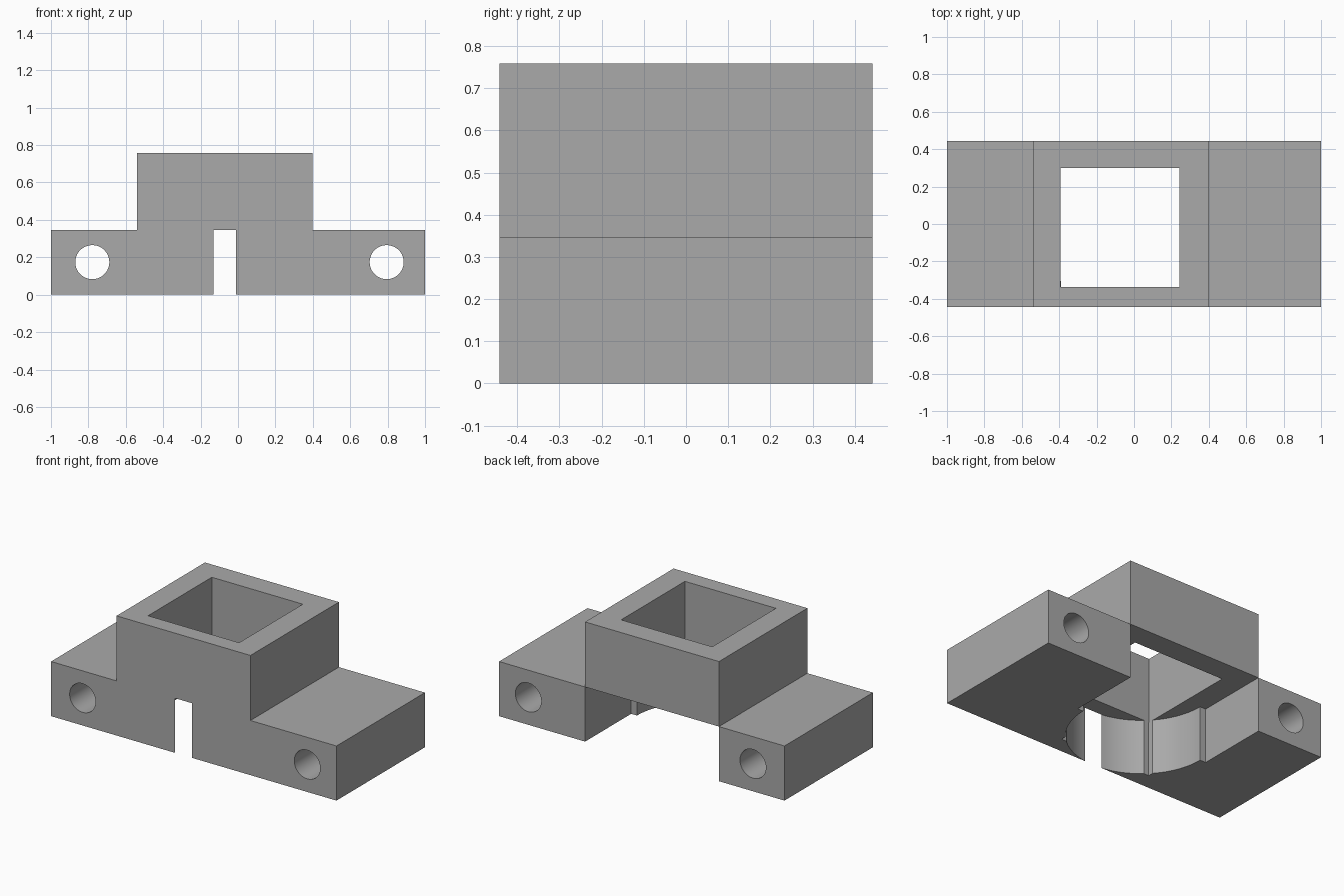
import bpy, bmesh, math

if "Cube" in bpy.data.objects:
    bpy.data.objects.remove(bpy.data.objects["Cube"])

X0, X1, Y = 1.0, 0.469, 0.4425       # foot end, tower half width, half depth
CX, CY = -0.072, -0.0185             # pocket centre
LEDGE, TOP = 0.346, 0.758
SQ, SLOT = 0.319, 0.06               # half sizes of square opening and slot
R = math.hypot(Y + CY, SLOT)         # round pocket radius breaks through the front

grey = bpy.data.materials.new("grey")
grey.diffuse_color = (0.4, 0.4, 0.4, 1)
grey.use_nodes = True
grey.node_tree.nodes["Principled BSDF"].inputs["Base Color"].default_value = grey.diffuse_color


def prism(name, outline, z0, z1):
    bm = bmesh.new()
    face = bm.faces.new([bm.verts.new((x, y, z0)) for x, y in outline])
    top = bmesh.ops.extrude_face_region(bm, geom=[face])["geom"]
    bmesh.ops.translate(bm, vec=(0, 0, z1 - z0),
                        verts=[v for v in top if isinstance(v, bmesh.types.BMVert)])
    bmesh.ops.recalc_face_normals(bm, faces=bm.faces)
    mesh = bpy.data.meshes.new(name)
    bm.to_mesh(mesh)
    bm.free()
    mesh.materials.append(grey)
    ob = bpy.data.objects.new(name, mesh)
    bpy.context.collection.objects.link(ob)
    return ob


def boolean(ob, other, operation):
    bpy.context.view_layer.objects.active = ob
    mod = ob.modifiers.new(operation, "BOOLEAN")
    mod.object, mod.operation, mod.solver = other, operation, "EXACT"
    bpy.ops.object.modifier_apply(modifier=mod.name)
    bpy.data.objects.remove(other, do_unlink=True)


def arc(a0, a1, n):
    return [(R * math.cos(a0 + (a1 - a0) * i / n), R * math.sin(a0 + (a1 - a0) * i / n))
            for i in range(n + 1)]


def foot(name, side, bore_x):
    # quarter of the round pocket, broken by the corner of the square opening
    slot_a, corner_a = math.acos(SLOT / R), math.acos(SQ / R)
    curve = arc(-slot_a, -(math.pi / 2 - corner_a), 14)
    curve += [(SQ, -SQ)] + arc(-corner_a, 0, 14) + [(X1, 0)]
    outline = [(CX + side * x, CY + y) for x, y in curve]
    outline[0] = (CX + side * SLOT, -Y)
    outline += [(CX + side * X1, Y), (side * X0, Y), (side * X0, -Y)]
    ob = prism(name, outline, 0, LEDGE)
    # bolt hole running front to back
    bpy.ops.mesh.primitive_cylinder_add(vertices=64, radius=0.091, depth=2,
                                        location=(bore_x, 0, 0.174),
                                        rotation=(math.pi / 2, 0, 0))
    boolean(ob, bpy.context.object, "DIFFERENCE")
    return ob


def rect(cx, cy, hx, hy):
    return [(cx - hx, cy - hy), (cx + hx, cy - hy), (cx + hx, cy + hy), (cx - hx, cy + hy)]


# square tower with a square opening through it
body = prism("bracket_body", rect(CX, 0, X1, Y), LEDGE, TOP)
boolean(body, prism("opening", rect(CX - 0.003, CY, SQ, SQ), LEDGE - 0.2, TOP + 0.2), "DIFFERENCE")

# two bored feet carrying the tower
boolean(body, foot("left_foot", -1, -0.779), "UNION")
boolean(body, foot("right_foot", 1, 0.795), "UNION")

bpy.ops.object.select_all(action="DESELECT")
body.select_set(True)
bpy.context.view_layer.objects.active = body
bpy.ops.object.shade_smooth_by_angle(angle=math.radians(30))
